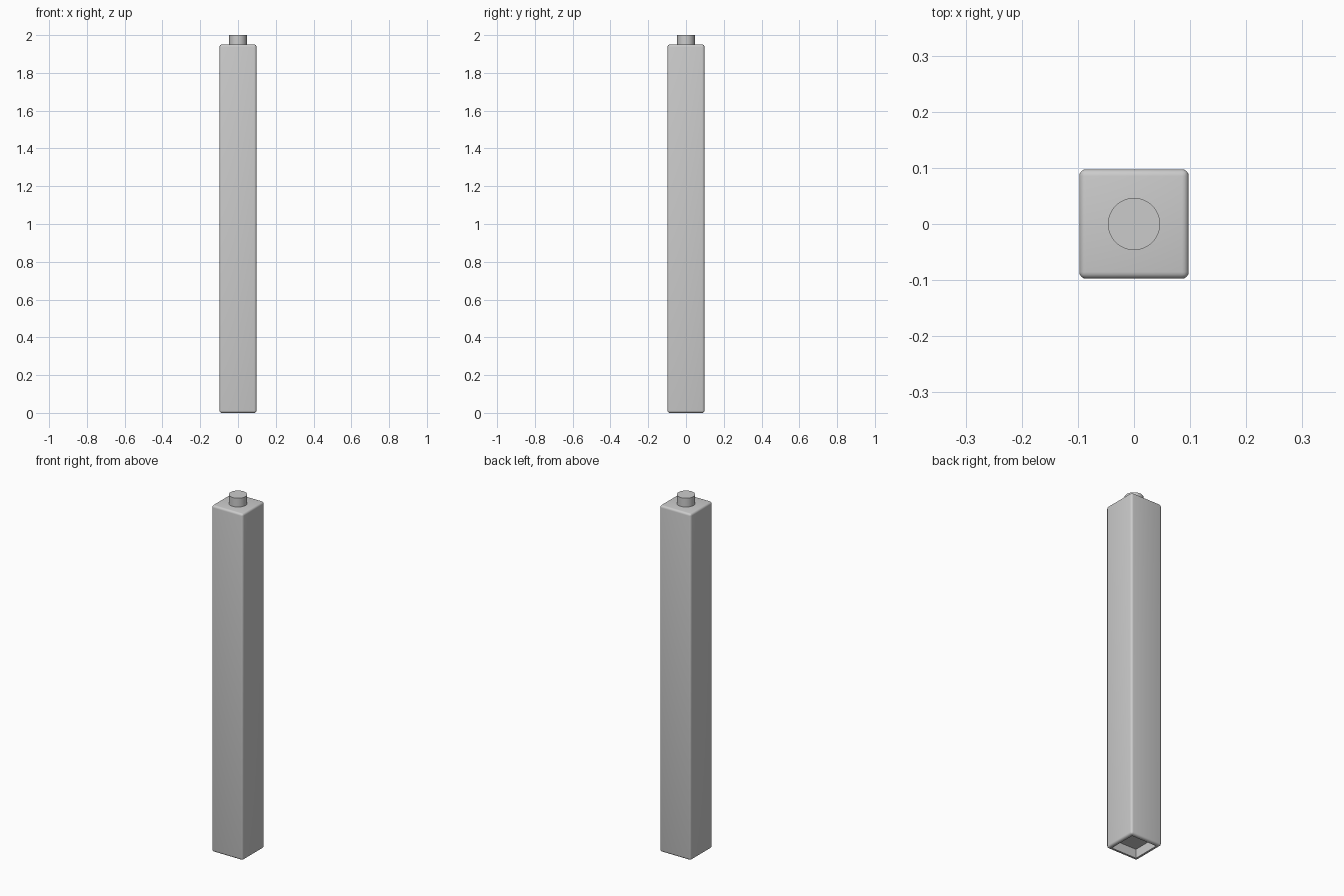
import bpy
import bmesh
from mathutils import Matrix, Vector

if "Cube" in bpy.data.objects:
    bpy.data.objects.remove(bpy.data.objects["Cube"])

HALF = 0.0975        # half width of the post
POST_TOP = 1.95
BEVEL = 0.012
SOCKET_HALF = 0.075
SOCKET_DEPTH = 0.05


def finish(name, bm):
    bmesh.ops.recalc_face_normals(bm, faces=bm.faces)
    mesh = bpy.data.meshes.new(name)
    bm.to_mesh(mesh)
    bm.free()
    obj = bpy.data.objects.new(name, mesh)
    bpy.context.collection.objects.link(obj)
    bpy.ops.object.select_all(action='DESELECT')
    obj.select_set(True)
    bpy.context.view_layer.objects.active = obj
    bpy.ops.object.shade_smooth_by_angle(angle=0.6)
    return obj


# Square post with softly rounded edges
bm = bmesh.new()
bmesh.ops.create_cube(bm, size=1.0)
bmesh.ops.scale(bm, vec=(2 * HALF, 2 * HALF, POST_TOP), verts=bm.verts)
bmesh.ops.translate(bm, vec=(0, 0, POST_TOP / 2), verts=bm.verts)
bmesh.ops.bevel(bm, geom=bm.edges[:], offset=BEVEL, segments=4,
                profile=0.5, affect='EDGES')

# Square socket sunk into the underside
bm.normal_update()
base = max((f for f in bm.faces if f.normal.z < -0.99), key=lambda f: f.calc_area())
bmesh.ops.inset_region(bm, faces=[base], thickness=HALF - BEVEL - SOCKET_HALF)
sunk = bmesh.ops.extrude_discrete_faces(bm, faces=[base])["faces"][0]
bmesh.ops.translate(bm, vec=Vector((0, 0, SOCKET_DEPTH)), verts=sunk.verts)
finish("post", bm)

# Round peg on top
peg_low, peg_high = POST_TOP - 0.005, 2.0
bm = bmesh.new()
bmesh.ops.create_cone(bm, cap_ends=True, segments=48, radius1=0.0465, radius2=0.0465,
                      depth=peg_high - peg_low,
                      matrix=Matrix.Translation((0, 0, (peg_low + peg_high) / 2)))
finish("top_peg", bm)
